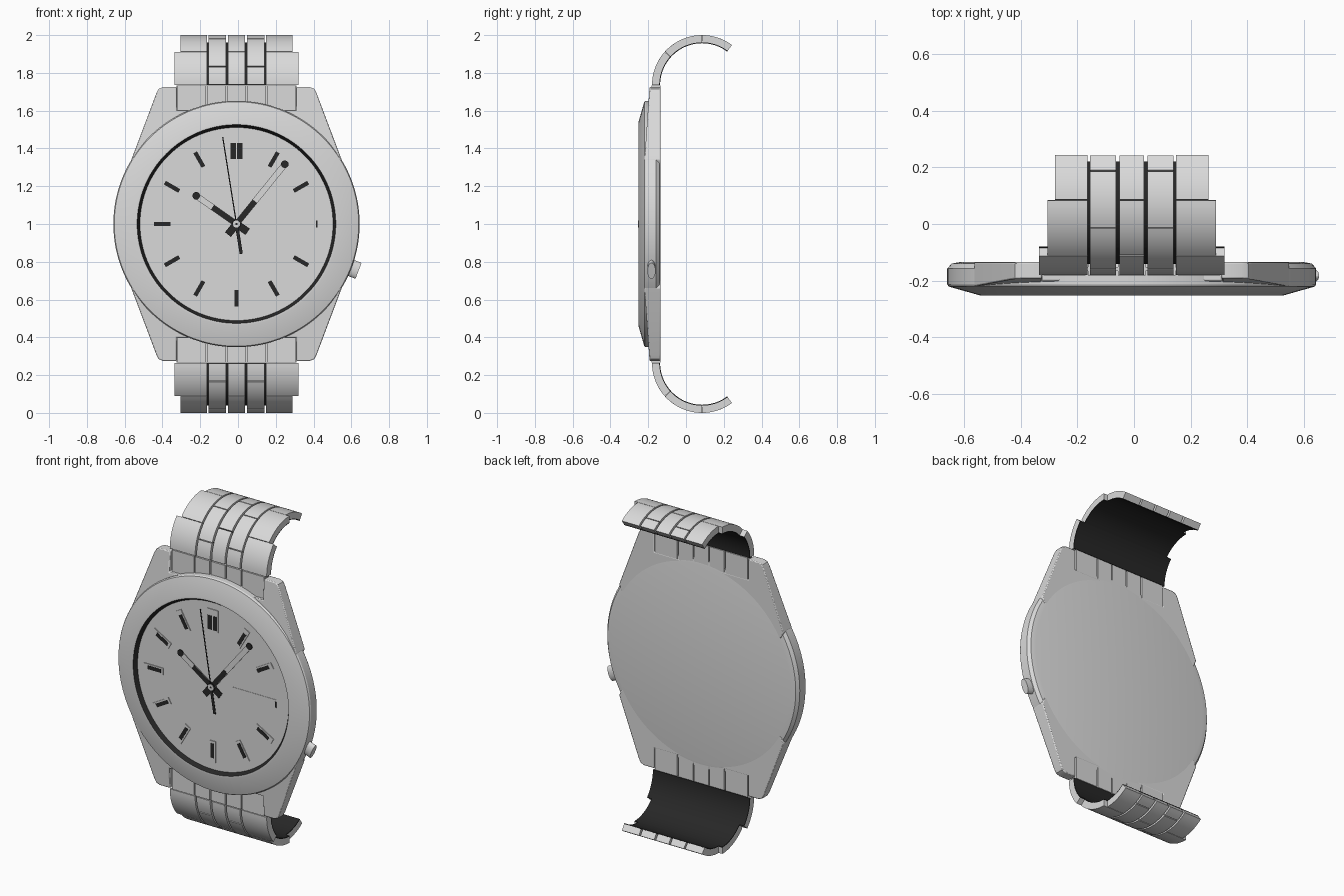
import bpy, bmesh, math

cube = bpy.data.objects.get("Cube")
if cube:
    bpy.data.objects.remove(cube)

CX, CZ = -0.008, 1.0          # centre of the dial


def material(name, value):
    m = bpy.data.materials.new(name)
    m.use_nodes = True
    col = (value, value, value, 1)
    m.diffuse_color = col
    m.node_tree.nodes["Principled BSDF"].inputs["Base Color"].default_value = col
    return m


STEEL = material("steel grey", 0.7)
BLACK = material("black", 0.02)


def finish(name, bm, mats, smooth=True):
    bmesh.ops.recalc_face_normals(bm, faces=bm.faces)
    mesh = bpy.data.meshes.new(name)
    bm.to_mesh(mesh)
    bm.free()
    for m in mats:
        mesh.materials.append(m)
    ob = bpy.data.objects.new(name, mesh)
    bpy.context.collection.objects.link(ob)
    if smooth:
        bpy.ops.object.select_all(action='DESELECT')
        ob.select_set(True)
        bpy.context.view_layer.objects.active = ob
        bpy.ops.object.shade_smooth_by_angle(angle=math.radians(25))
    return ob


def prism(name, front, back, mat, smooth=False):
    """Solid between two matching outlines."""
    bm = bmesh.new()
    a = [bm.verts.new(p) for p in front]
    b = [bm.verts.new(p) for p in back]
    bm.faces.new(a)
    bm.faces.new(b[::-1])
    for i in range(len(a)):
        j = (i + 1) % len(a)
        bm.faces.new((a[i], b[i], b[j], a[j]))
    return finish(name, bm, [mat], smooth)


def lathe(name, profile, mats, cx=CX, cz=CZ, n=128, black_step=None):
    """Revolve (radius, y) points around the y axis; one step may be black."""
    bm = bmesh.new()
    rings = []
    for r, y in profile:
        if r == 0:
            rings.append([bm.verts.new((cx, y, cz))] * n)
        else:
            rings.append([bm.verts.new((cx + r * math.cos(t), y, cz + r * math.sin(t)))
                          for t in (math.tau * k / n for k in range(n))])
    for s in range(len(rings) - 1):
        p, q = rings[s], rings[s + 1]
        for k in range(n):
            j = (k + 1) % n
            face = bm.faces.new(list(dict.fromkeys((p[k], p[j], q[j], q[k]))))
            face.material_index = int(s == black_step)
    return finish(name, bm, mats)


def disc(name, cx, cz, r, y0, y1, mat):
    return lathe(name, [(0, y0), (r, y0), (r, y1), (0, y1)], [mat], cx, cz, 24)


def polar(angle, along, across=0):
    """Point on the dial, clock angle in degrees from twelve."""
    s, c = math.sin(math.radians(angle)), math.cos(math.radians(angle))
    return CX + along * s + across * c, CZ + along * c - across * s


def bar(name, angle, r0, r1, width, y0, y1, mat, shift=0):
    h = width / 2
    pts = [polar(angle, r, shift + w) for r, w in ((r0, -h), (r1, -h), (r1, h), (r0, h))]
    return prism(name, [(x, y0, z) for x, z in pts], [(x, y1, z) for x, z in pts], mat)


# Case with bezel, black inner ring and dial
lathe("case_and_dial",
      [(0, -.134), (.605, -.134), (.637, -.14), (.652, -.158), (.652, -.213), (.647, -.221),
       (.538, -.252), (.526, -.252), (.511, -.23), (0, -.23)],
      [STEEL, BLACK], black_step=7)

# Lug plates, notched for the bracelet
half = [(.557, .34), (.425, .69), (.412, .715), (.388, .725), (.318, .725), (.318, .6)]
outline = [(.54, .3)] + half + [(-x, z) for x, z in half[::-1]] + [(-.54, .3)]
for side, s in (("upper", 1), ("lower", -1)):
    lug = prism(side + "_lugs",
                [(CX + x, -.193 - .07 * (.725 - z), CZ + s * z) for x, z in outline],
                [(CX + x, -.135, CZ + s * z) for x, z in outline], STEEL, True)
    bevel = lug.modifiers.new("soft edges", 'BEVEL')
    bevel.width, bevel.segments = .005, 2
    bevel.limit_method = 'ANGLE'
    bevel.angle_limit = math.radians(40)

# Crown at four o'clock, flattened
ring = [(.045 * math.cos(t), .022 * math.sin(t)) for t in (math.tau * k / 24 for k in range(24))]
ends = []
for r, k in ((.62, 1), (.692, 1)):
    ends.append([(polar(111, r, w * k)[0], -.183 + d * k, polar(111, r, w * k)[1]) for w, d in ring])
prism("crown", ends[0], ends[1], STEEL, True)

# Hour markers with black inlays
for hour in range(1, 12):
    if hour != 3:
        bar("hour_marker", hour * 30, .335, .465, .04, -.229, -.235, STEEL)
        bar("hour_inlay", hour * 30, .35, .438, .022, -.234, -.237, BLACK)
for s in (-1, 1):
    bar("twelve_marker", 0, .335, .47, .036, -.229, -.235, STEEL, s * .0185)
    bar("twelve_inlay", 0, .345, .43, .029, -.234, -.237, BLACK, s * .0175)

# Date window
bar("date_window", 90, .13, .43, .06, -.229, -.232, STEEL)
bar("date_mark", 90, .422, .43, .035, -.231, -.2335, BLACK)

# Hour and minute hands
for name, angle, tip, y in (("hour_hand", -55, .268, -.239), ("minute_hand", 39, .415, -.244)):
    bar(name, angle, 0, tip, .032, y, y - .003, STEEL)
    bar(name + "_inlay", angle, .02, .155, .028, y - .002, y - .004, BLACK)
    bar(name + "_tail", angle, -.072, -.015, .04, y, y - .004, BLACK)
    disc(name + "_tip", *polar(angle, tip - .008), .02, y, y - .004, BLACK)

# Second hand and hub
bar("second_hand", -9, 0, .466, .006, -.249, -.251, BLACK)
bar("second_hand_tail", -9, -.16, 0, .017, -.249, -.251, BLACK)
disc("hub_ring", CX, CZ, .024, -.23, -.2515, BLACK)
disc("hub", CX, CZ, .019, -.23, -.253, STEEL)
disc("hub_pin", CX, CZ, .006, -.25, -.2535, BLACK)


def link(name, s, x0, x1, a0, a1, r0, r1, mat):
    """Curved bracelet piece between two angles."""
    n = max(2, round(abs(a0 - a1) / 4))
    angles = [math.radians(a0 + (a1 - a0) * k / n) for k in range(n + 1)]
    path = [(r1, t) for t in angles] + [(r0, t) for t in angles[::-1]]
    sides = [[(x, .085 + r * math.cos(t), CZ + s * (.735 + r * math.sin(t))) for r, t in path]
             for x in (x0, x1)]
    return prism(name, sides[0], sides[1], mat, True)


# Bracelet: stepped outer links, staggered narrow links, black lining
GAP = .5
rows = [(180, 138, .328), (138, 90, .297), (90, 53, .272)]
narrow = [180, 158, 112, 67, 53]
for s in (1, -1):
    for a0, a1, w in rows:
        link("bracelet_lining", s, CX - w, CX + w, a0, a1, .222, .227, BLACK)
        link("centre_link", s, CX - .044, CX + .044, a0 - GAP, a1 + GAP, .226, .265, STEEL)
        for m in (-1, 1):
            link("outer_link", s, CX + m * .157, CX + m * w, a0 - GAP / 2, a1 + GAP / 2,
                 .226, .265, STEEL)
    for a0, a1 in zip(narrow, narrow[1:]):
        for m in (-1, 1):
            link("narrow_link", s, CX + m * .055, CX + m * .147, a0 - GAP, a1 + GAP,
                 .226, .265, STEEL)
    # Straight end links between the lugs
    columns = [(-.312, -.163), (-.155, -.056), (-.048, .048), (.056, .155), (.163, .312)]
    for x0, x1, y0, y1 in [(a, b, -.182, -.136) for a, b in columns] + [(-.318, .318, -.166, -.152)]:
        box = [(x0, .58), (x1, .58), (x1, .732), (x0, .732)]
        prism("end_link", [(CX + x, y0, CZ + s * z) for x, z in box],
              [(CX + x, y1, CZ + s * z) for x, z in box], STEEL)
